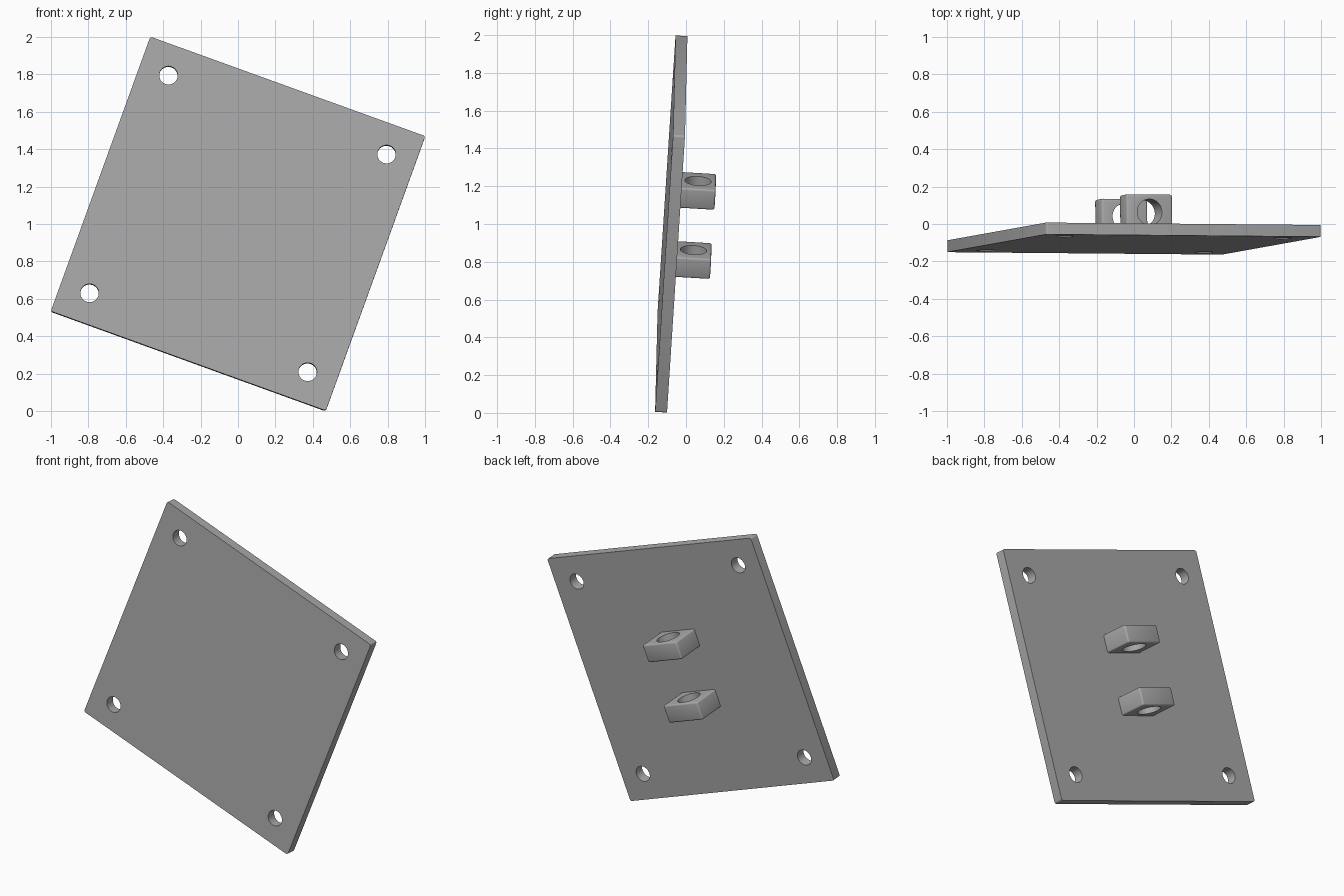
import bpy, bmesh, math
from mathutils import Matrix, Vector

if "Cube" in bpy.data.objects:
    bpy.data.objects.remove(bpy.data.objects["Cube"], do_unlink=True)

# Sizes in the plate's own frame: x across, y towards the back, z along its height
PLATE = 1.564
THICK = 0.063
HOLE_R, HOLE_AT = 0.049, 0.62
LUG = Vector((0.26, 0.19, 0.113))
LUG_AT, BORE_R = 0.195, 0.07
ROOT = 0.02   # how far a lug sinks into the plate

# Leaning frame of the whole bracket
across = Vector((1.465, -0.013, -0.53)).normalized()
height = Vector((0.535, 0.095, 1.46))
back = height.cross(across).normalized()
height = across.cross(back)
frame = Matrix((across, back, height)).transposed().to_4x4()
frame.translation = (0, -0.078, 1.0)

grey = bpy.data.materials.new("plain grey")
grey.use_nodes = True
colour = (0.4, 0.4, 0.4, 1)
grey.diffuse_color = colour
grey.node_tree.nodes["Principled BSDF"].inputs["Base Color"].default_value = colour


def make_object(name, bm):
    mesh = bpy.data.meshes.new(name)
    bm.to_mesh(mesh)
    bm.free()
    obj = bpy.data.objects.new(name, mesh)
    bpy.context.collection.objects.link(obj)
    return obj


def rounded_box(name, size, centre, radius, pick):
    """Box whose edges chosen by pick(edge) are rounded."""
    bm = bmesh.new()
    bmesh.ops.create_cube(bm, size=1)
    bmesh.ops.scale(bm, vec=size, verts=bm.verts)
    bmesh.ops.bevel(bm, geom=[e for e in bm.edges if pick(e)], offset=radius,
                    segments=3, profile=0.5, affect='EDGES')
    bmesh.ops.translate(bm, vec=centre, verts=bm.verts)
    obj = make_object(name, bm)
    obj.data.materials.append(grey)
    return obj


def drill(obj, centres, radius, turn):
    """Cut round holes through the object."""
    bm = bmesh.new()
    for c in centres:
        bmesh.ops.create_cone(bm, cap_ends=True, segments=48, radius1=radius,
                              radius2=radius, depth=0.4,
                              matrix=Matrix.Translation(c) @ turn)
    cutter = make_object("hole_cutter", bm)
    cutter.hide_render = True
    mod = obj.modifiers.new("holes", 'BOOLEAN')
    mod.operation, mod.solver, mod.object = 'DIFFERENCE', 'EXACT', cutter
    select(obj)
    bpy.ops.object.modifier_apply(modifier=mod.name)
    bpy.data.objects.remove(cutter, do_unlink=True)


def select(obj):
    bpy.ops.object.select_all(action='DESELECT')
    obj.select_set(True)
    bpy.context.view_layer.objects.active = obj


def finish(obj):
    obj.data.transform(frame)
    select(obj)
    bpy.ops.object.shade_smooth_by_angle(angle=math.radians(32))


# Mounting plate with four corner holes
plate = rounded_box("mounting_plate", (PLATE, THICK, PLATE), (0, 0, 0), 0.012,
                    lambda e: abs(e.verts[0].co.y - e.verts[1].co.y) > 0.01)
drill(plate, [(sx * HOLE_AT, 0, sz * HOLE_AT) for sx in (-1, 1) for sz in (-1, 1)],
      HOLE_R, Matrix.Rotation(math.pi / 2, 4, 'X'))
finish(plate)

# Two bored lugs on the back
for name, side in (("upper_lug", 1), ("lower_lug", -1)):
    size = LUG + Vector((0, ROOT, 0))
    middle = THICK / 2 + LUG.y / 2
    lug = rounded_box(name, size, (0, middle - ROOT / 2, side * LUG_AT), 0.01,
                      lambda e: max(v.co.y for v in e.verts) > 0)
    drill(lug, [(0, middle, side * LUG_AT)], BORE_R, Matrix.Identity(4))
    finish(lug)
